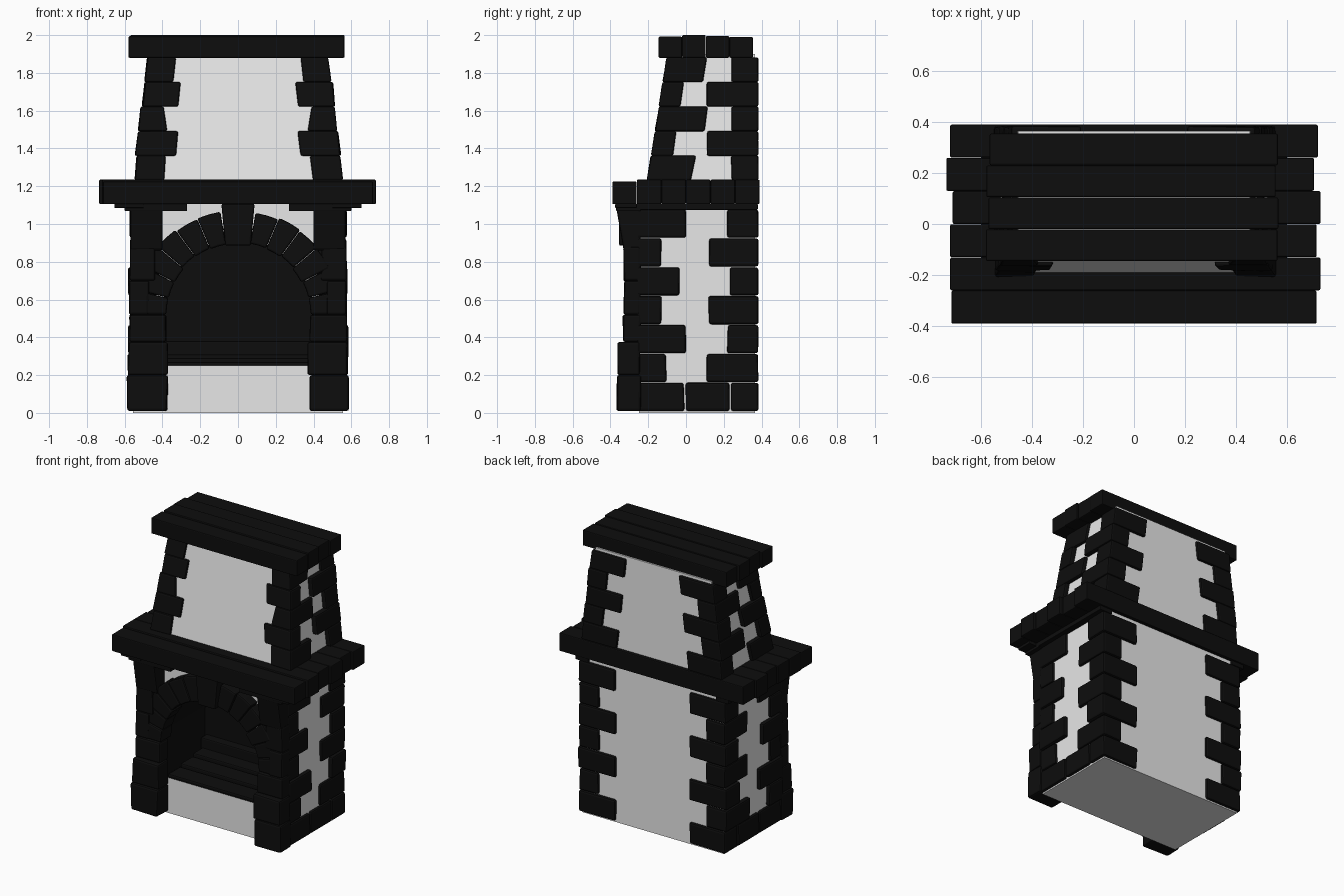
import bpy, bmesh, math, random
from mathutils import Vector

random.seed(4)
if "Cube" in bpy.data.objects:
    bpy.data.objects.remove(bpy.data.objects["Cube"])


def material(name, v):
    m = bpy.data.materials.new(name)
    m.use_nodes = True
    m.diffuse_color = (v, v, v, 1)
    bsdf = m.node_tree.nodes["Principled BSDF"]
    bsdf.inputs["Base Color"].default_value = (v, v, v, 1)
    bsdf.inputs["Roughness"].default_value = 0.9
    return m


BLACK = material("black stone", 0.004)
GREY = material("light grey plaster", 0.8)


def finish(name, bm, mats, bevel=0.0):
    bmesh.ops.recalc_face_normals(bm, faces=bm.faces)
    me = bpy.data.meshes.new(name)
    bm.to_mesh(me)
    bm.free()
    for m in mats:
        me.materials.append(m)
    ob = bpy.data.objects.new(name, me)
    bpy.context.collection.objects.link(ob)
    if bevel:
        mod = ob.modifiers.new("worn edges", "BEVEL")
        mod.width = bevel
        mod.segments = 2
    return ob


def block(bm, x, y, z, warp=None, rough=0.0):
    """Box between the given (low, high) pairs, optionally bent and roughened."""
    for v in bmesh.ops.create_cube(bm, size=2)["verts"]:
        p = Vector([r[int(c > 0)] for r, c in zip((x, y, z), v.co)])
        p += Vector((random.uniform(-rough, rough), random.uniform(-rough, rough), 0))
        v.co = warp(p) if warp else p


def side_x(s, inner, outer):
    return (s * inner, s * outer)


def prism(bm, outline, y0, y1):
    """Extrude an (x, z) outline along y."""
    face = bm.faces.new([bm.verts.new((x, y0, z)) for x, z in outline])
    new = bmesh.ops.extrude_face_region(bm, geom=[face])["geom"]
    for v in new:
        if isinstance(v, bmesh.types.BMVert):
            v.co.y = y1


# Plaster body with an arched opening
SPRING = 0.52
R_IN, R_OUT = 0.38, 0.555
W = 0.555
bm = bmesh.new()
arc = [(0.4 * math.cos(math.pi * i / 20), SPRING + 0.4 * math.sin(math.pi * i / 20)) for i in range(21)]
left = [(0, 0), (W, 0), (W, 1.11), (0, 1.11)] + arc[10::-1] + [(0.4, 0.25), (0, 0.25)]
for s in (1, -1):
    prism(bm, [(s * x, z) for x, z in left], -0.25, 0.31)
bmesh.ops.remove_doubles(bm, verts=bm.verts, dist=0.0001)
inner_walls = [f for f in bm.faces if len(f.verts) == 4 and abs(f.calc_center_median().x) < 0.41
               and 0.24 < f.calc_center_median().z < 1.0]
for f in inner_walls:
    f.material_index = 1
# drop the hidden seam walls
bmesh.ops.delete(bm, geom=[f for f in bm.faces if all(abs(v.co.x) < 0.001 for v in f.verts)], context="FACES")
block(bm, (-W, W), (0.305, 0.365), (0, 1.11))
finish("plaster_body", bm, [GREY, BLACK])

# Firebox lining and floor
bm = bmesh.new()
block(bm, (-0.42, 0.42), (0.2, 0.304), (0.2, 0.96))
finish("firebox_back", bm, [BLACK])
bm = bmesh.new()
for i in range(3):
    block(bm, (-0.38, 0.38), (-0.24 + i * 0.14, -0.105 + i * 0.14), (0.2, 0.27 + i * 0.02))
block(bm, (-0.39, 0.39), (0.14, 0.22), (0.25, 0.38))
finish("firebox_floor", bm, [BLACK], 0.008)

# Plaster hood, leaning back at the front and in at the sides
HOOD = 1.235


def lean(p, front):
    dz = p.z - HOOD
    p.x -= math.copysign(0.115 * dz, p.x)
    if front:
        p.y += 0.16 * dz
    return p


bm = bmesh.new()
block(bm, (-0.53, 0.53), (-0.19, 0.365), (1.2, 1.9), lambda p: lean(p, p.y < 0))
finish("plaster_hood", bm, [GREY])

# Lower corner stones: (front stone end in y, back stone start in y, back stone inner x)
ROW = 0.153
LOWER = [(-0.01, 0.235, 0.29), (-0.105, 0.11, 0.42), (0.0, 0.22, 0.29), (-0.13, 0.12, 0.42),
         (-0.035, 0.23, 0.29), (-0.13, 0.12, 0.42), (0.0, 0.22, 0.29)]
for s, label in ((1, "left"), (-1, "right")):
    bm = bmesh.new()
    for i, (front_end, back_start, back_in) in enumerate(LOWER):
        z = (i * ROW + 0.01, (i + 1) * ROW + 0.006)
        out = 0.578 + random.uniform(-0.008, 0.006)
        block(bm, side_x(s, 0.42, out), (-0.26, front_end), z, rough=0.003)
        block(bm, side_x(s, back_in, out), (back_start, 0.382), z, rough=0.003)
    block(bm, side_x(s, 0.45, 0.575), (0.0, 0.232), (0.01, 0.16), rough=0.003)
    finish(label + "_corner_stones", bm, [BLACK], 0.012)

    # Front pillar: foot blocks, shaft stones and flared bracket
    bm = bmesh.new()
    block(bm, side_x(s, 0.375, 0.585), (-0.365, -0.24), (0.01, 0.2), rough=0.005)
    block(bm, side_x(s, 0.37, 0.58), (-0.36, -0.24), (0.2, 0.375), rough=0.005)
    block(bm, side_x(s, 0.38, 0.575), (-0.335, -0.24), (0.375, SPRING), rough=0.004)
    for j in range(2):
        z0 = SPRING + j * 0.18
        block(bm, side_x(s, 0.47 - j * 0.03, 0.575), (-0.33, -0.24), (z0, z0 + 0.18), rough=0.004)
    block(bm, side_x(s, 0.4, 0.57), (-0.33, -0.24), (0.86, 1.09),
          lambda p: p + Vector((0, -0.04 if p.z > 1 and p.y < -0.3 else 0, 0)))
    finish(label + "_front_pillar", bm, [BLACK], 0.012)

    # Slim ledge below the mantel
    bm = bmesh.new()
    block(bm, side_x(s, 0.27, 0.6), (-0.37, -0.24), (1.068, 1.106))
    block(bm, side_x(s, 0.5, 0.6), (-0.37, 0.38), (1.075, 1.106))
    block(bm, side_x(s, 0.5, 0.655), (-0.375, -0.26), (1.085, 1.106))
    finish(label + "_ledge", bm, [BLACK], 0.004)

# Arch stones and keystone
bm = bmesh.new()
STONES = 6
start, stop = 0.0, math.pi / 2 - 0.17
for s in (1, -1):
    for i in range(STONES):
        a0 = start + (stop - start) * i / STONES + 0.004
        a1 = start + (stop - start) * (i + 1) / STONES
        ro = R_OUT + random.uniform(-0.012, 0.004)
        ri = R_IN + random.uniform(-0.006, 0.006)
        corners = [(ri, a0), (ro, a0), (ro, (a0 + a1) / 2), (ro, a1), (ri, a1), (ri, (a0 + a1) / 2)]
        prism(bm, [(s * r * math.cos(a), SPRING + r * math.sin(a)) for r, a in corners],
              -0.325 + random.uniform(-0.008, 0.008), -0.2)
prism(bm, [(-0.068, 0.885), (0.068, 0.885), (0.088, 1.107), (-0.088, 1.107)], -0.355, -0.22)
finish("arch_stones", bm, [BLACK], 0.01)

# Mantel planks with uneven ends
bm = bmesh.new()
MANTEL = [(0.715, 0.715), (0.72, 0.73), (0.72, 0.715), (0.71, 0.73), (0.735, 0.705), (0.72, 0.72)]
for i, (lo, hi) in enumerate(MANTEL):
    y0 = -0.39 + i * 0.13
    top = 1.225 if i == 0 else 1.235
    block(bm, (-lo, hi), (y0, y0 + 0.129), (1.105, top))
finish("mantel", bm, [BLACK], 0.006)

# Hood corner stones: (front inner x, front stone end in y, back stone start in y, back inner x)
UPPER = [(0.393, 0.03, 0.24, 0.28), (0.343, -0.09, 0.11, 0.41), (0.4, 0.055, 0.24, 0.28),
         (0.36, -0.09, 0.11, 0.41), (0.405, 0.01, 0.24, 0.28)]
for s, label in ((1, "left"), (-1, "right")):
    bm = bmesh.new()
    for i, (front_in, front_end, back_start, back_in) in enumerate(UPPER):
        z = (HOOD + i * 0.13 - 0.004, HOOD + i * 0.13 + 0.127)
        out = 0.555 + random.uniform(-0.006, 0.006)

        def notch(p):
            # the middle stone is chipped at its upper inner edge
            if i == 2 and p.z > z[0] + 0.05 and abs(p.x) < 0.45:
                p.x += s * 0.035
            return lean(p, True)

        block(bm, side_x(s, front_in, out), (-0.205, front_end), z, notch, rough=0.005)
        block(bm, side_x(s, back_in, out), (back_start, 0.382), z, lambda p: lean(p, False), rough=0.003)
    finish(label + "_hood_stones", bm, [BLACK], 0.01)

# Top cap planks
bm = bmesh.new()
CAP = [(0.58, 0.562, 1.992), (0.57, 0.565, 2.0), (0.578, 0.555, 1.995), (0.565, 0.563, 1.99)]
for i, (lo, hi, top) in enumerate(CAP):
    y0 = -0.145 + i * 0.125
    block(bm, (-lo, hi), (y0, y0 + 0.124), (1.88, top))
finish("top_cap", bm, [BLACK], 0.006)
